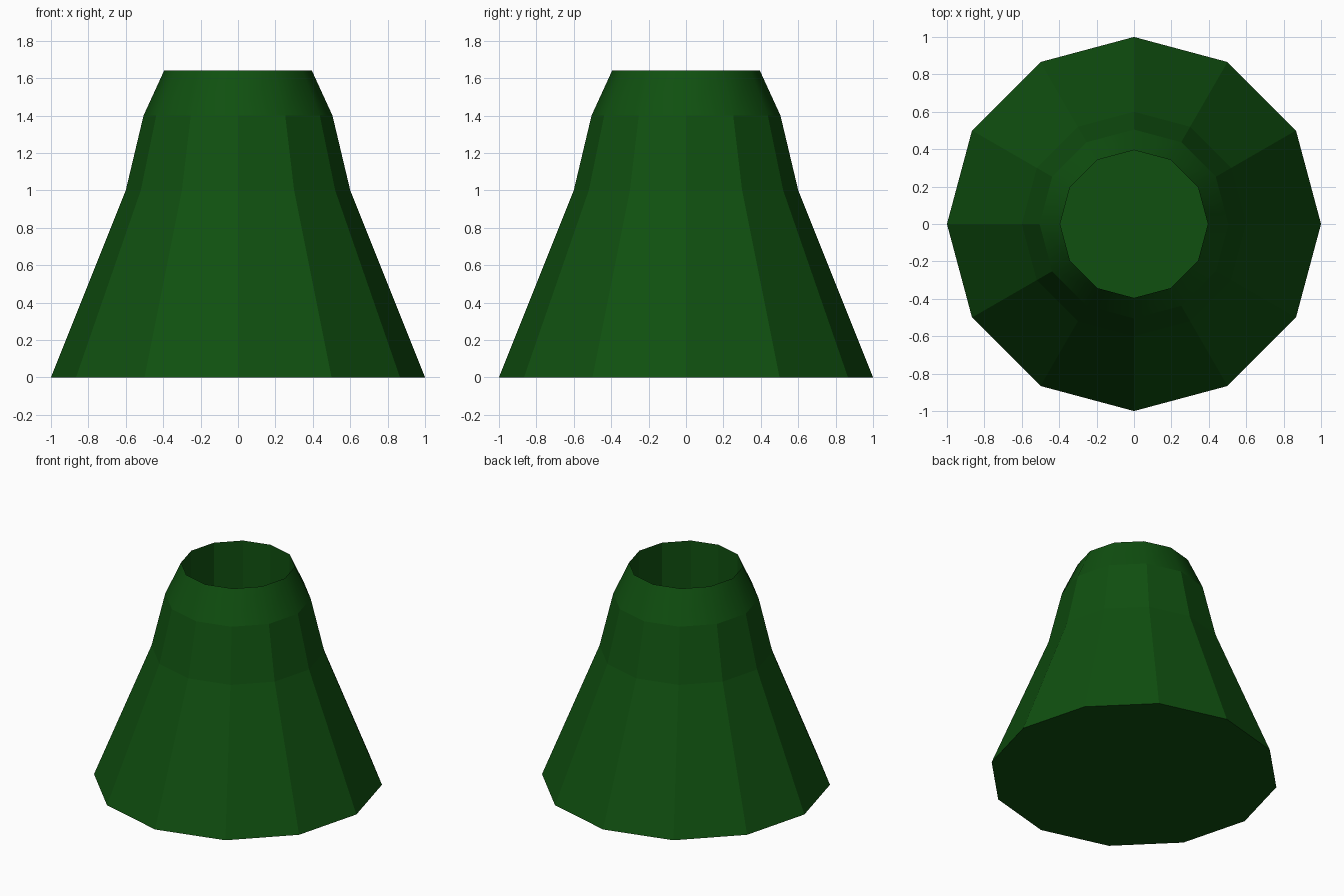
import bpy
import bmesh
from math import cos, sin, pi

SIDES = 12

cube = bpy.data.objects.get("Cube")
if cube:
    bpy.data.objects.remove(cube, do_unlink=True)

green = bpy.data.materials.new("dark_green")
green.use_nodes = True
colour = (0.005, 0.08, 0.005, 1)
green.diffuse_color = colour
green.node_tree.nodes["Principled BSDF"].inputs["Base Color"].default_value = colour


def ring(bm, radius, z):
    return [bm.verts.new((radius * cos(2 * pi * i / SIDES),
                          radius * sin(2 * pi * i / SIDES), z))
            for i in range(SIDES)]


def bridge(bm, lower, upper):
    return [bm.faces.new((lower[i], lower[(i + 1) % SIDES],
                          upper[(i + 1) % SIDES], upper[i]))
            for i in range(SIDES)]


# Outer wall up to the rim, then straight down inside the opening
profile = [(1.0, 0), (0.6, 1.0), (0.505, 1.4), (0.395, 1.64), (0.395, 1.0)]
bm = bmesh.new()
rings = [ring(bm, r, z) for r, z in profile]
bands = [bridge(bm, a, b) for a, b in zip(rings, rings[1:])]

# Closed base and the floor of the opening
bm.faces.new(rings[0][::-1])
bm.faces.new(rings[-1])

# Only the collar under the rim is smooth; its two borders stay sharp
for face in bands[2]:
    face.smooth = True
for loop in (rings[2], rings[3]):
    for i in range(SIDES):
        bm.edges.get((loop[i], loop[(i + 1) % SIDES])).smooth = False

mesh = bpy.data.meshes.new("hollow_cone")
bm.to_mesh(mesh)
bm.free()
mesh.materials.append(green)
cone = bpy.data.objects.new("hollow_cone", mesh)
bpy.context.collection.objects.link(cone)
